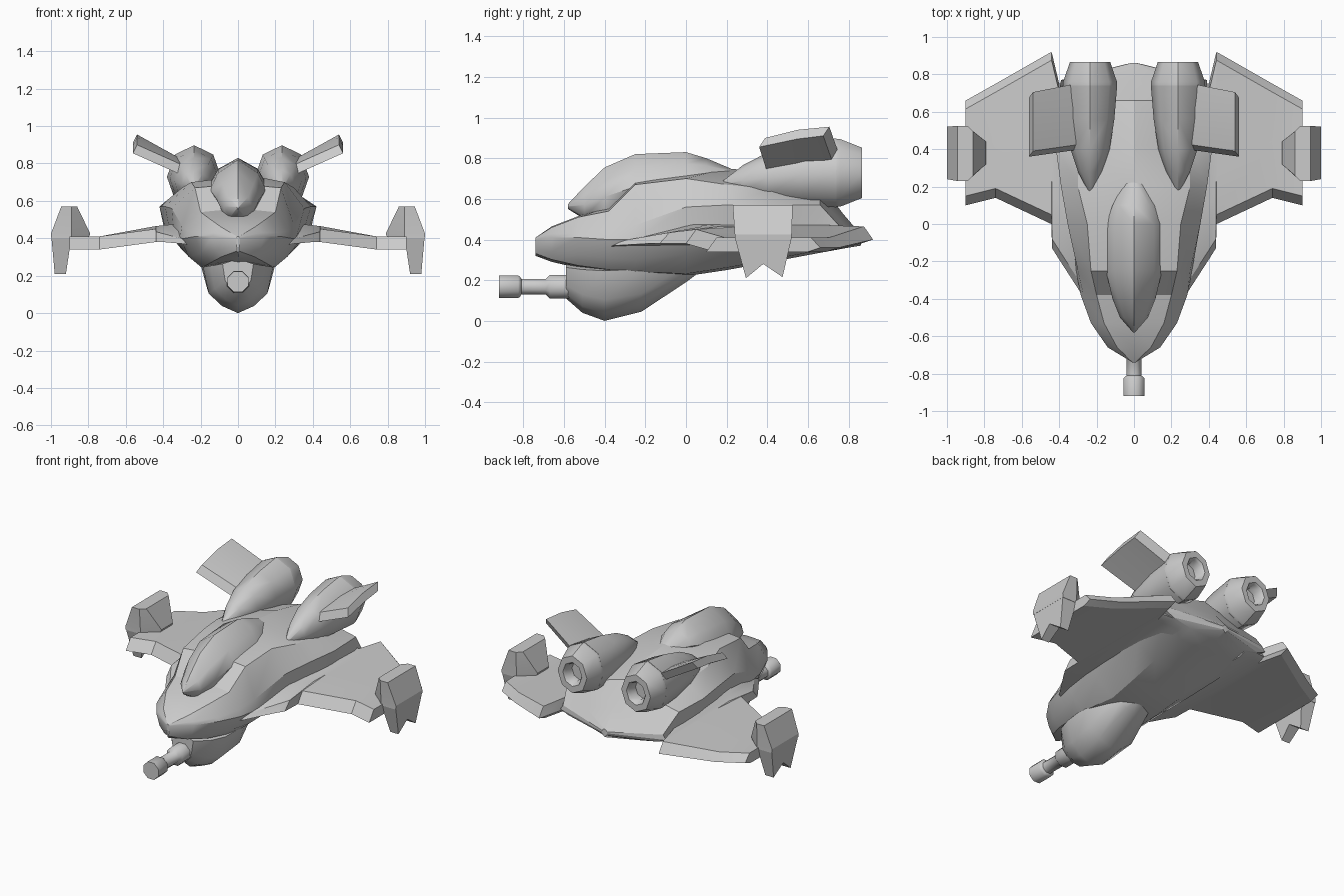
import bpy, bmesh
from math import sin, cos, pi, radians
from mathutils import Vector

if "Cube" in bpy.data.objects:
    bpy.data.objects.remove(bpy.data.objects["Cube"])


def skin(name, rings, mirror=False, angle=28):
    """Bridge equal-sized rings into a closed shell; optionally copy it across x."""
    bm = bmesh.new()
    for s in ((1, -1) if mirror else (1,)):
        vs = [[bm.verts.new((s * x, y, z)) for x, y, z in r] for r in rings]
        n = len(rings[0])
        for a, b in zip(vs, vs[1:]):
            for i in range(n):
                j = (i + 1) % n
                bm.faces.new((a[i], a[j], b[j], b[i]))
        bm.faces.new(vs[0])
        bm.faces.new(vs[-1])
    bmesh.ops.remove_doubles(bm, verts=bm.verts, dist=0.0005)
    bmesh.ops.recalc_face_normals(bm, faces=bm.faces)
    me = bpy.data.meshes.new(name)
    bm.to_mesh(me)
    bm.free()
    ob = bpy.data.objects.new(name, me)
    bpy.context.collection.objects.link(ob)
    bpy.ops.object.select_all(action='DESELECT')
    ob.select_set(True)
    bpy.context.view_layer.objects.active = ob
    bpy.ops.object.shade_smooth_by_angle(angle=radians(angle))
    return ob


def sym(y, half):
    """Symmetric ring at y from half profile, bottom centre to top centre."""
    return [(x, y, z) for x, z in half] + [(-x, y, z) for x, z in half[-2:0:-1]]


def turned(cx, stations, sides=8, stretch=1.0, phase=0.0):
    """Rings about an axis along y: (y, radius, centre z)."""
    return [[(cx + r * cos(phase + 2 * pi * i / sides), y,
              z + stretch * r * sin(phase + 2 * pi * i / sides))
             for i in range(sides)] for y, r, z in stations]


# Main hull: y, keel z, chine x/z, shoulder x/z, deck edge x/z, spine z
hull = []
for y, zb, xd, zd, xe, ze, xf, zf, zt in (
        (-.74, .32, .008, .40, .007, .405, .005, .41, .41),
        (-.66, .29, .14, .41, .13, .43, .09, .46, .465),
        (-.53, .26, .23, .41, .22, .43, .16, .51, .515),
        (-.38, .24, .285, .40, .27, .44, .20, .54, .56),
        (-.25, .23, .31, .40, .30, .47, .23, .67, .69),
        (0.0, .22, .34, .40, .355, .56, .25, .70, .73),
        (.20, .25, .36, .41, .39, .57, .30, .67, .75),
        (.42, .29, .38, .42, .42, .57, .30, .65, .73),
        (.66, .335, .39, .43, .41, .57, .27, .60, .68),
        (.77, .355, .39, .42, .37, .45, .20, .48, .53),
        (.86, .37, .02, .40, .018, .41, .01, .42, .425)):
    wide, rise = (.62, .42) if y < -.2 else (.5, .6)
    hull.append(sym(y, [(0, zb), (xd * wide, zb + .012),
                        (xd * .85, zb + rise * (zd - zb)), (xd, zd),
                        (xe, ze), (xf, zf), (0, zt)]))
skin("hull", hull, angle=26)

# Canopy: y, bottom z, half width, widest z, top z
canopy = []
for y, zb, w, zm, zt in ((-.58, .55, .005, .565, .575), (-.50, .50, .075, .57, .66),
                         (-.40, .50, .115, .61, .755), (-.25, .55, .15, .66, .82),
                         (0.0, .62, .147, .70, .83), (.10, .65, .115, .72, .80),
                         (.23, .69, .05, .72, .745)):
    canopy.append(sym(y, [(0, zb), (w * .6, zb + .01), (w, zm),
                          (w * .72, zm + .55 * (zt - zm)), (0, zt)]))
skin("canopy", canopy, angle=50)

# Chin turret: y, bottom z, half width
chin = []
for y, zb, w in ((-.59, .11, .075), (-.51, .04, .135), (-.40, 0, .17),
                 (-.22, .045, .18), (0.0, .19, .12), (.06, .235, .06)):
    t = .29 - zb
    chin.append(sym(y, [(0, zb), (w * .5, zb + .13 * t), (w * .92, zb + .36 * t),
                        (w * 1.1, zb + .85 * t), (0, .29)]))
skin("chin_turret", chin, angle=48)

# Gun
skin("gun", turned(0, [(y, r, .168) for y, r in (
    (-.92, .06), (-.825, .06), (-.815, .052), (-.81, .042), (-.69, .042),
    (-.67, .062), (-.59, .062), (-.52, .07))], phase=pi / 8), angle=46)

# Wings: x, leading y, trailing y, bottom z, leading top z, trailing top z
skin("wings", [[(x, yl, zb), (x, yl + .05, zl), (x, yl + .3, zt),
                (x, yt - .045, zt), (x, yt, zb + .02), (x, yt - .06, zb)]
               for x, yl, yt, zb, zl, zt in (
                   (.24, -.38, .77, .36, .39, .48), (.29, -.36, .77, .37, .395, .48),
                   (.40, -.19, .75, .38, .425, .47), (.438, -.13, .91, .38, .435, .465),
                   (.442, 0.0, .92, .38, .45, .465), (.74, .14, .75, .34, .41, .41),
                   (.90, .10, .66, .34, .41, .41))], mirror=True, angle=20)

# Wingtip pods: flared upper block
pod = []
for z, xi, xm, xo, y0, y1, d in ((.40, .80, .89, .998, .24, .52, .08),
                                 (.425, .79, .89, 1.0, .24, .52, .08),
                                 (.57, .86, .89, .945, .23, .525, .03)):
    pod.append([(xo, y0, z), (xo, y1, z), (xm, y1, z), (xi, y1 - d, z),
                (xi, y0 + d, z), (xm, y0, z)])
skin("wingtip_pods", pod, mirror=True, angle=15)

# Wingtip pods: two-pronged lower blade
prongs = [(.24, .41), (.295, .21), (.38, .28), (.475, .215), (.52, .41)]
skin("wingtip_prongs", [[(.92 - .15 * (z - .21), y, z) for y, z in prongs],
                        [(.98 + .09 * (z - .21), y, z) for y, z in prongs]],
     mirror=True, angle=15)

# Engine bodies, tapering to a point at the front
skin("engines", turned(.235, [
    (.17, .008, .67), (.28, .065, .69), (.40, .105, .705), (.56, .13, .72),
    (.74, .145, .728)], stretch=1.17), mirror=True, angle=50)

# Recessed nozzles behind the engines
skin("engine_nozzles", turned(.235, [(y, r, .728) for y, r in (
    (.739, .145), (.76, .144), (.865, .108), (.865, .07), (.85, .06), (.79, .055))],
    stretch=1.15), mirror=True, angle=46)

# Angled fins on the engines: root to tip slabs
off = Vector((.022, 0, -.045))
fins = []
for x, y0, y1, z0, z1 in ((.26, .43, .76, .775, .80), (.54, .39, .705, .90, .955)):
    top = [Vector((x, y0, z0)), Vector((x, (y0 + y1) / 2, (z0 + z1) / 2 + .012)),
           Vector((x, y1, z1))]
    low = [p + off for p in top[::-1]]
    low[0].y -= .03
    low[2].y -= .03
    fins.append([tuple(p) for p in top + low])
skin("engine_fins", fins, mirror=True, angle=20)
